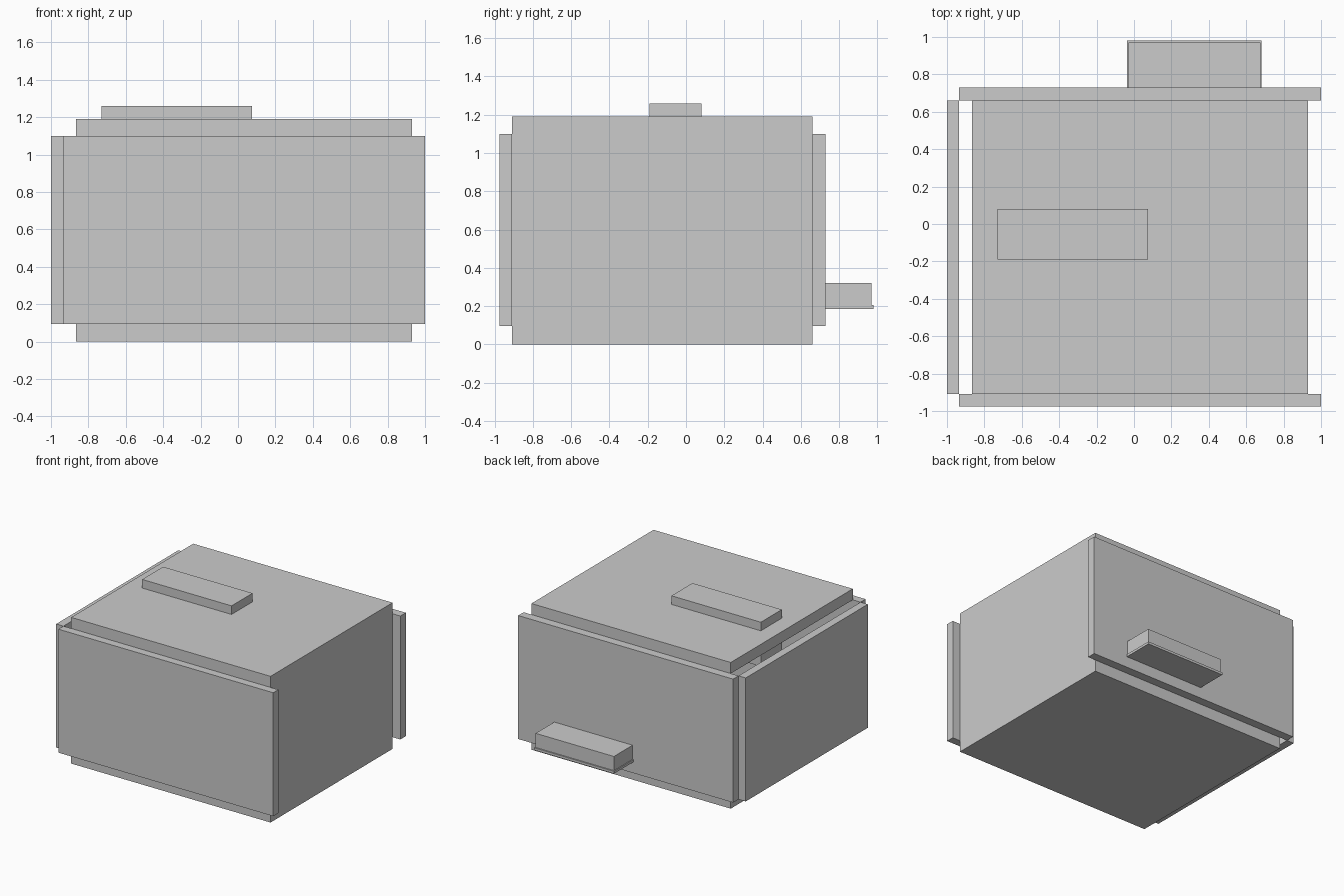
import bpy

if "Cube" in bpy.data.objects:
    bpy.data.objects.remove(bpy.data.objects["Cube"])

# One flat colour for everything
grey = bpy.data.materials.new("light grey")
grey.diffuse_color = (0.6, 0.6, 0.6, 1)
grey.use_nodes = True
grey.node_tree.nodes["Principled BSDF"].inputs["Base Color"].default_value = grey.diffuse_color


def box(name, x, y, z):
    """Box spanning the given (low, high) ranges."""
    mid = [(a + b) / 2 for a, b in (x, y, z)]
    bpy.ops.mesh.primitive_cube_add(size=1, location=mid)
    ob = bpy.context.object
    ob.name = name
    ob.scale = [b - a for a, b in (x, y, z)]
    bpy.ops.object.transform_apply(location=False, rotation=False, scale=True)
    ob.data.materials.append(grey)
    return ob


# Extents of the inner case and the height of the upright panels
CX, CY = (-0.865, 0.93), (-0.91, 0.66)
PZ = (0.095, 1.1)

# Top, bottom and right side of the case, joined into one C-shaped shell open on the left
shell = box("case_shell", CX, CY, (0, 1.19))
cutter = box("shell_cutter", (-1.2, 0.865), (-1.2, 1.2), PZ)
cut = shell.modifiers.new("hollow", 'BOOLEAN')
cut.operation = 'DIFFERENCE'
cut.solver = 'EXACT'
cut.object = cutter
bpy.context.view_layer.objects.active = shell
bpy.ops.object.modifier_apply(modifier=cut.name)
bpy.data.objects.remove(cutter, do_unlink=True)

# Upright panels: front and back overhang the case, the left one stands off it
box("front_panel", (-0.935, 1.0), (-0.975, -0.91), PZ)
box("back_panel", (-0.935, 1.0), (0.66, 0.73), PZ)
box("left_panel", (-1.0, -0.935), CY, PZ)

# Block passing through the top
box("top_block", (-0.73, 0.075), (-0.19, 0.08), (0.9, 1.26))

# Shelf on the back with a thin lip below
box("back_shelf", (-0.03, 0.675), (0.73, 0.97), (0.205, 0.32))
box("shelf_lip", (-0.037, 0.682), (0.73, 0.98), (0.185, 0.205))
